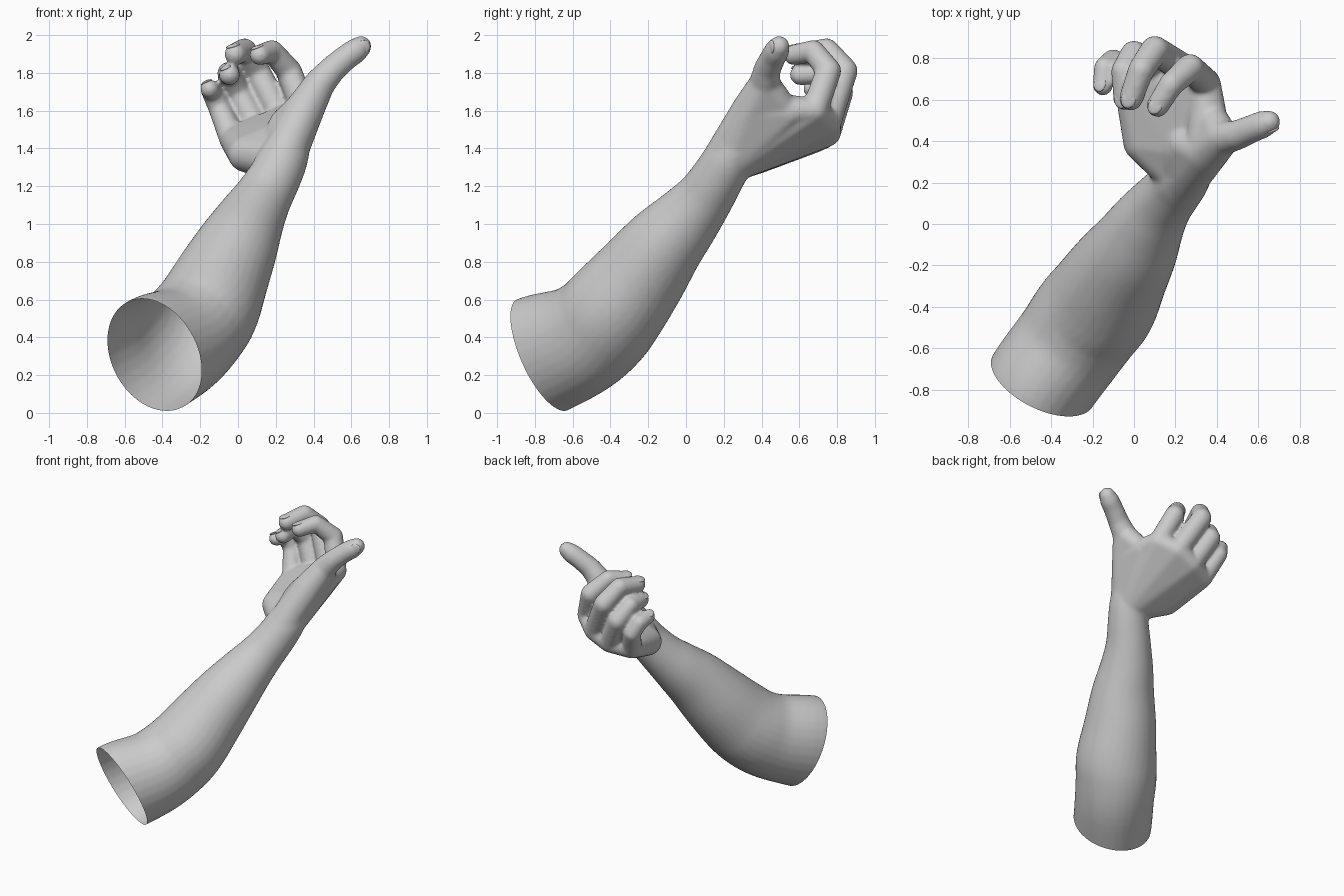
import bpy, bmesh, math
from mathutils import Vector, Matrix

if "Cube" in bpy.data.objects:
    bpy.data.objects.remove(bpy.data.objects["Cube"])

body = bmesh.new()


def add_hull(spheres):
    """Convex skin around a group of spheres (x, y, z, radius)."""
    t = bmesh.new()
    for x, y, z, r in spheres:
        bmesh.ops.create_icosphere(t, subdivisions=3, radius=r,
                                   matrix=Matrix.Translation((x, y, z)))
    pts = [v.co.copy() for v in t.verts]
    t.free()
    t = bmesh.new()
    for p in pts:
        t.verts.new(p)
    bmesh.ops.convex_hull(t, input=t.verts[:])
    bmesh.ops.delete(t, geom=[v for v in t.verts if not v.link_faces], context='VERTS')
    bmesh.ops.recalc_face_normals(t, faces=t.faces[:])
    me = bpy.data.meshes.new("tmp")
    t.to_mesh(me)
    t.free()
    body.from_mesh(me)
    bpy.data.meshes.remove(me)


def add_chain(spheres):
    for a, b in zip(spheres, spheres[1:]):
        add_hull([a, b])


def spline(secs, n=5):
    """Catmull-Rom through tuples of any length."""
    out = []
    vs = [Vector(s) for s in secs]
    for i in range(len(vs) - 1):
        p0, p1, p2, p3 = vs[max(i - 1, 0)], vs[i], vs[i + 1], vs[min(i + 2, len(vs) - 1)]
        for k in range(n):
            t = k / n
            out.append(0.5 * (2 * p1 + (p2 - p0) * t + (2 * p0 - 5 * p1 + 4 * p2 - p3) * t * t
                              + (3 * p1 - p0 - 3 * p2 + p3) * t ** 3))
    return out + [vs[-1]]


def add_tube(secs, sides=32):
    """Capped tube from sections (x, y, z, half width, half height)."""
    path = [(Vector(s[:3]), s[3], s[4]) for s in spline(secs)]
    rings = []
    for i, (c, rx, ry) in enumerate(path):
        d = (path[min(i + 1, len(path) - 1)][0] - path[max(i - 1, 0)][0]).normalized()
        side = d.cross(Vector((0, 0, 1))).normalized()
        up = side.cross(d)
        rings.append([body.verts.new(c + side * rx * math.cos(a) + up * ry * math.sin(a))
                      for a in (2 * math.pi * k / sides for k in range(sides))])
    faces = [body.faces.new(rings[0]), body.faces.new(rings[-1])]
    for r, s in zip(rings, rings[1:]):
        for k in range(sides):
            j = (k + 1) % sides
            faces.append(body.faces.new((r[k], r[j], s[j], s[k])))
    bmesh.ops.recalc_face_normals(body, faces=faces)


# Forearm, from past the elbow to the wrist
cut_point, cut_dir = Vector((-.45, -.755, .305)), Vector((.41, .79, .4)).normalized()
add_tube([
    (-.52, -.91, .245, .265, .32), (-.45, -.77, .302, .27, .327),
    (-.315, -.585, .372, .272, .302), (-.23, -.465, .455, .278, .288),
    (-.16, -.378, .555, .276, .276), (-.085, -.25, .715, .25, .25),
    (-.005, -.125, .88, .218, .218), (.065, -.0, 1.02, .183, .183),
    (.13, .095, 1.135, .155, .155), (.195, .17, 1.25, .14, .14),
    (.24, .23, 1.35, .132, .132), (.28, .29, 1.44, .11, .11)])

# Palm
wrist = (.235, .245, 1.345, .122)
heel = (.045, .395, 1.37, .098)
inner = (.27, .37, 1.46, .1)
knuckles = [(.35, .68, 1.6, .07), (.24, .75, 1.54, .073), (.115, .75, 1.48, .07), (-.03, .69, 1.45, .07)]
add_hull([wrist, heel, inner] + knuckles)

# Ball of the thumb and the web to the first finger
ball = [(.275, .255, 1.44, .11), (.35, .345, 1.6, .105), (.43, .415, 1.74, .083)]
add_hull([(.195, .17, 1.25, .135), ball[0]])
add_hull([wrist, ball[0], (.24, .36, 1.5, .09)])
add_hull([ball[0], ball[1], (.25, .38, 1.53, .085)])
add_hull([wrist, ball[0], ball[1], inner, (.37, .55, 1.59, .075)])
add_hull([ball[1], ball[2], (.37, .53, 1.6, .07)])
add_hull([ball[1], (.37, .55, 1.6, .075), knuckles[0]])

# Thumb
add_chain([ball[2], (.5, .43, 1.82, .072), (.57, .46, 1.88, .068),
           (.62, .48, 1.915, .067), (.652, .493, 1.94, .056)])

# Fingers: first joint, second joint, tip
joints = [
    [(.27, .755, 1.81, .068), (.18, .675, 1.915, .06), (.115, .57, 1.895, .055)],
    [(.1, .84, 1.81, .07), (.035, .745, 1.92, .064), (-.015, .605, 1.9, .058)],
    [(-.0, .82, 1.7, .067), (-.05, .74, 1.8, .06), (-.045, .605, 1.79, .056)],
    [(-.1, .785, 1.62, .06), (-.14, .755, 1.7, .054), (-.15, .67, 1.715, .05)]]
for k, chain in zip(knuckles, joints):
    add_chain([k] + chain)

# Fuse into one skin, smooth it, then cut the open end
mesh = bpy.data.meshes.new("arm_and_hand")
body.to_mesh(mesh)
body.free()
arm = bpy.data.objects.new("arm_and_hand", mesh)
bpy.context.collection.objects.link(arm)
bpy.context.view_layer.objects.active = arm
arm.select_set(True)
m = arm.modifiers.new("fuse", 'REMESH')
m.mode, m.voxel_size = 'VOXEL', .012
s = arm.modifiers.new("soften", 'SMOOTH')
s.factor, s.iterations = .5, 9
for name in ("fuse", "soften"):
    bpy.ops.object.modifier_apply(modifier=name)
bm = bmesh.new()
bm.from_mesh(arm.data)
bmesh.ops.bisect_plane(bm, geom=bm.verts[:] + bm.edges[:] + bm.faces[:],
                       plane_co=cut_point, plane_no=cut_dir, clear_inner=True)
bm.to_mesh(arm.data)
bm.free()
arm.data.shade_smooth()


# Nails
def add_nail(name, tip, along, out, r):
    along = along.normalized()
    out = (out - along * out.dot(along)).normalized()
    side = along.cross(out)
    rot = Matrix((side, along, out)).transposed().to_4x4()
    me = bpy.data.meshes.new(name)
    b = bmesh.new()
    mat = Matrix.Translation(tip + out * r * .76) @ rot @ Matrix.Diagonal((r * .65, r * .8, r * .2, 1))
    bmesh.ops.create_uvsphere(b, u_segments=16, v_segments=8, radius=1, matrix=mat)
    b.to_mesh(me)
    b.free()
    me.shade_smooth()
    bpy.context.collection.objects.link(bpy.data.objects.new(name, me))


for i, chain in enumerate(joints):
    a, b_, c = (Vector(p[:3]) for p in chain)
    add_nail(f"finger_nail_{i + 1}", c, c - b_, b_ - (a + c) / 2, chain[2][3])
add_nail("thumb_nail", Vector((.645, .49, 1.934)), Vector((.08, .03, .06)), Vector((.5, -.8, .1)), .058)
